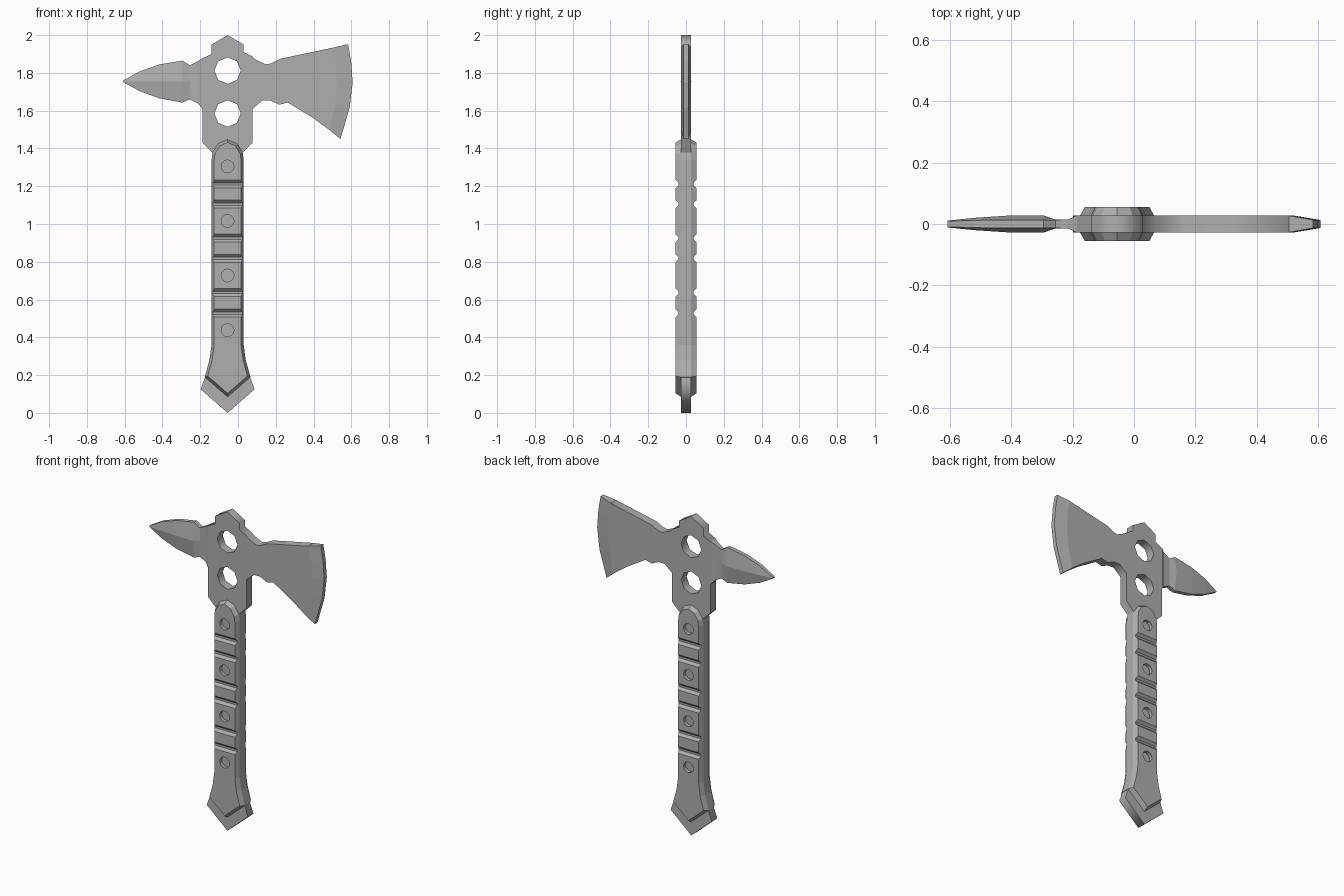
import bpy, bmesh, math
from mathutils import Vector

if "Cube" in bpy.data.objects:
    bpy.data.objects.remove(bpy.data.objects["Cube"])

C = -0.055      # x of the handle axis
T = 0.027       # half thickness of the steel plate
G = 0.055       # half thickness of the grip

grey = bpy.data.materials.new("dark_grey")
grey.diffuse_color = (0.43, 0.43, 0.43, 1)
grey.use_nodes = True
grey.node_tree.nodes["Principled BSDF"].inputs["Base Color"].default_value = grey.diffuse_color


def add_loft(bm, rings):
    """Closed solid through a list of rings with equal point counts."""
    vs = [[bm.verts.new(p) for p in r] for r in rings]
    n = len(vs[0])
    for a, b in zip(vs, vs[1:]):
        for i in range(n):
            j = (i + 1) % n
            bm.faces.new((a[i], a[j], b[j], b[i]))
    bm.faces.new(vs[0][::-1])
    bm.faces.new(vs[-1])


def make(name, solids):
    bm = bmesh.new()
    for rings in solids:
        add_loft(bm, rings)
    bmesh.ops.recalc_face_normals(bm, faces=bm.faces)
    me = bpy.data.meshes.new(name)
    bm.to_mesh(me)
    bm.free()
    me.materials.append(grey)
    ob = bpy.data.objects.new(name, me)
    bpy.context.collection.objects.link(ob)
    return ob


def plate(name, loops, half):
    """Flat plate in the xz plane; later loops become holes."""
    cu = bpy.data.curves.new(name, 'CURVE')
    cu.dimensions = '2D'
    cu.fill_mode = 'BOTH'
    cu.extrude = half
    cu.materials.append(grey)
    for loop in loops:
        sp = cu.splines.new('POLY')
        sp.points.add(len(loop) - 1)
        for p, (x, z) in zip(sp.points, loop):
            p.co = (x, z, 0, 1)
        sp.use_cyclic_u = True
    ob = bpy.data.objects.new(name, cu)
    bpy.context.collection.objects.link(ob)
    ob.rotation_euler.x = math.pi / 2
    bpy.ops.object.select_all(action='DESELECT')
    ob.select_set(True)
    bpy.context.view_layer.objects.active = ob
    bpy.ops.object.convert(target='MESH')
    return ob


def circle(x, z, r, n):
    return [(x + r * math.cos(2 * math.pi * i / n), z + r * math.sin(2 * math.pi * i / n)) for i in range(n)]


def mirrored(half):
    """Right half profile, top to bottom, first and last on the axis."""
    return [(C + x, z) for x, z in half] + [(C - x, z) for x, z in half[-2:0:-1]]


def inset(loop, d):
    """Offset a clockwise outline inwards."""
    out = []
    for i, p in enumerate(loop):
        p = Vector(p)
        a = (p - Vector(loop[i - 1])).normalized()
        b = (Vector(loop[(i + 1) % len(loop)]) - p).normalized()
        na, nb = Vector((a.y, -a.x)), Vector((b.y, -b.x))
        out.append(tuple(p + (na + nb) * d / (1 + na.dot(nb))))
    return out


# Steel body: head, tang and pointed pommel in one plate with two octagonal holes
edge_in = [(0.505, 1.934), (0.52, 1.84), (0.523, 1.74), (0.513, 1.63), (0.485, 1.497)]
edge_out = [(0.583, 1.952), (0.599, 1.86), (0.607, 1.75), (0.591, 1.615), (0.542, 1.45)]
tang = [(0.133, 1.61), (0.133, 1.43), (0.08, 1.378), (0.075, 1.3), (0.075, 0.36), (0.115, 0.2), (0.143, 0.125)]
body = [(C, 2.0), (0.03, 1.95), (0.03, 1.91), (0.075, 1.887), (0.09, 1.872), (0.147, 1.845),
        (0.175, 1.85), (0.225, 1.875)]
body += edge_in
body += [(0.395, 1.563), (0.263, 1.643), (0.22, 1.632), (0.173, 1.653), (0.13, 1.655)]
body += [(C + x, z) for x, z in tang] + [(C, 0)] + [(C - x, z) for x, z in tang[::-1]]
body += [(-0.188, 1.877), (-0.14, 1.9), (-0.14, 1.95)]
plate("steel_body", [body, circle(C, 1.812, 0.07, 8), circle(C, 1.585, 0.07, 8)], T)

# Sharpened blade edge
make("blade_edge", [[[(a, -T, b), (c, -0.013, d), (c, 0.013, d), (a, T, b)]
                     for (a, b), (c, d) in zip(edge_in, edge_out)]])

# Rear spike: x, bottom, top, edge half thickness, ridge half thickness
spike = [(-0.188, 1.61, 1.877, T, T), (-0.213, 1.638, 1.862, 0.015, 0.015),
         (-0.255, 1.66, 1.84, 0.013, 0.014), (-0.295, 1.643, 1.865, 0.013, 0.028),
         (-0.415, 1.665, 1.845, 0.013, 0.027), (-0.52, 1.703, 1.808, 0.012, 0.02),
         (-0.608, 1.751, 1.759, 0.009, 0.011)]
make("spike", [[[(x, -e, t), (x, -r, 1.755), (x, -e, b), (x, e, b), (x, r, 1.755), (x, e, t)]
                for x, b, t, e, r in spike]])

# Grip with sloping sides
outer = mirrored([(0, 1.447), (0.05, 1.425), (0.08, 1.378), (0.085, 1.34), (0.085, 0.36),
                  (0.096, 0.28), (0.121, 0.19), (0, 0.085)])
inner = inset(outer, 0.014)
grip = make("grip", [[[(x, y, z) for x, z in loop]
                      for y, loop in ((-G, inner), (-T, outer), (T, outer), (G, inner))]])

# Cutters: cross grooves in pairs and round rivet recesses on both faces
cuts = []
for s in (-1, 1):
    for z in (1.212, 1.105, 0.925, 0.818, 0.637, 0.528):
        prof = [(0.06, 0.026), (0.04, 0.006), (0.04, -0.006), (0.06, -0.026)]
        cuts.append([[(x, s * y, z + dz) for y, dz in prof] for x in (C - 0.2, C + 0.2)])
    for i in range(4):
        ring = circle(C, 1.305 - 0.289 * i, 0.034, 12)
        cuts.append([[(x, s * y, z) for x, z in ring] for y in (0.034, 0.07)])
cutter = make("grip_cutter", cuts)
cutter.hide_render = True
mod = grip.modifiers.new("cuts", 'BOOLEAN')
mod.operation = 'DIFFERENCE'
mod.solver = 'EXACT'
mod.object = cutter
bpy.context.view_layer.objects.active = grip
bpy.ops.object.modifier_apply(modifier=mod.name)
bpy.data.objects.remove(cutter)
